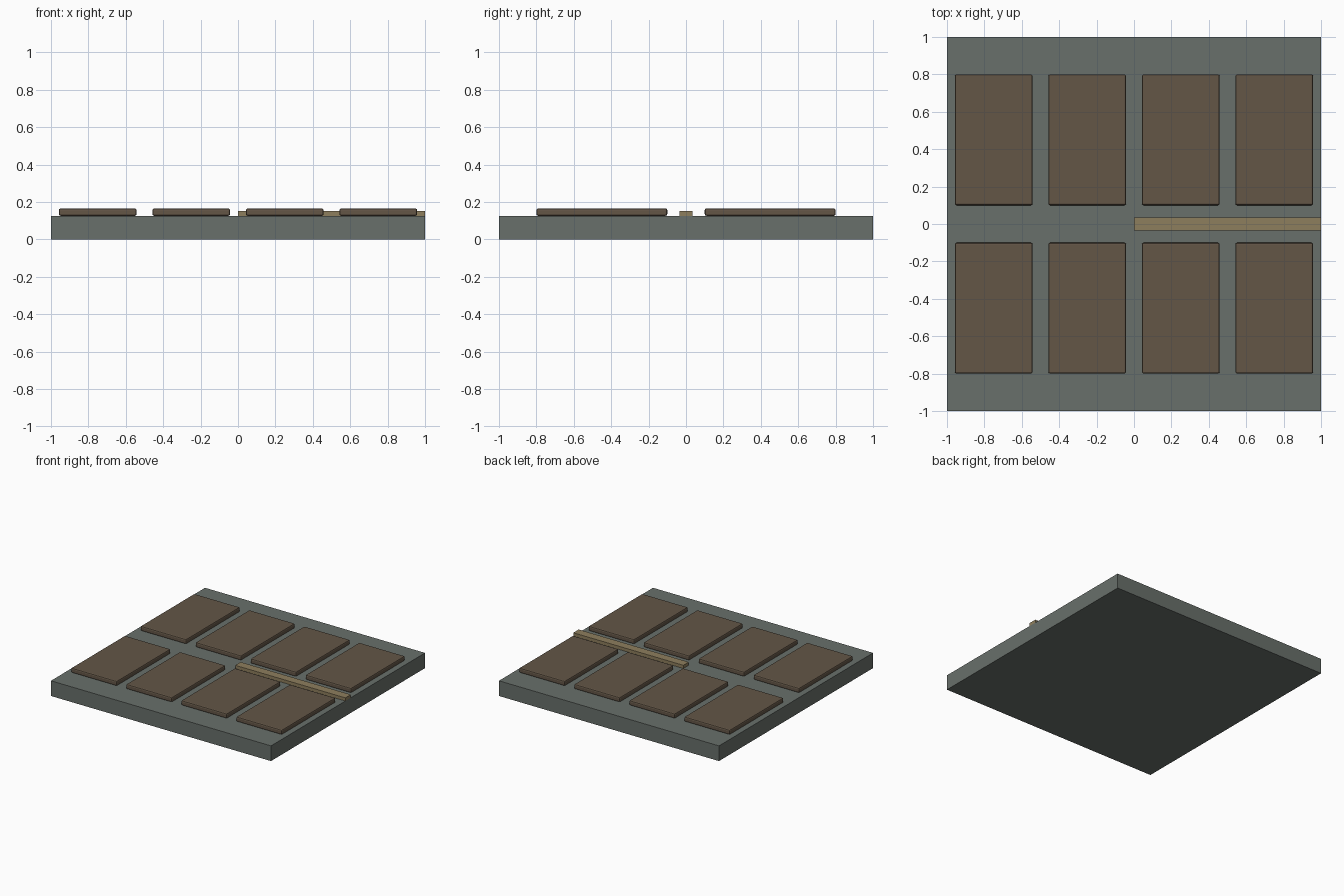
import bpy

if "Cube" in bpy.data.objects:
    bpy.data.objects.remove(bpy.data.objects["Cube"])


def material(name, rgb):
    m = bpy.data.materials.new(name)
    m.diffuse_color = (*rgb, 1)
    m.use_nodes = True
    m.node_tree.nodes["Principled BSDF"].inputs["Base Color"].default_value = m.diffuse_color
    return m


def box(name, lo, hi, mat, bevel=0):
    size = [b - a for a, b in zip(lo, hi)]
    mid = [(a + b) / 2 for a, b in zip(lo, hi)]
    bpy.ops.mesh.primitive_cube_add(size=1, location=mid)
    ob = bpy.context.object
    ob.name = name
    ob.scale = size
    bpy.ops.object.transform_apply(location=False, rotation=False, scale=True)
    ob.data.materials.append(mat)
    if bevel:
        mod = ob.modifiers.new("edge_bevel", 'BEVEL')
        mod.width = bevel
        mod.segments = 2
    return ob


stone = material("stone", (0.14, 0.16, 0.145))
brown = material("brown", (0.125, 0.092, 0.062))
tan = material("tan", (0.27, 0.21, 0.11))

# Base slab
box("base_slab", (-1, -1, 0), (1, 1, 0.125), stone)

# Two rows of four bevelled panels
for row, y0 in (("front", -0.8), ("back", 0.1)):
    for i in range(4):
        x = -0.75 + 0.5 * i
        box(f"{row}_panel_{i + 1}", (x - 0.208, y0, 0.126),
            (x + 0.208, y0 + 0.7, 0.166), brown, 0.01)

# Raised strip from the centre to the right edge
box("centre_strip", (0, -0.035, 0.125), (1, 0.035, 0.151), tan)
